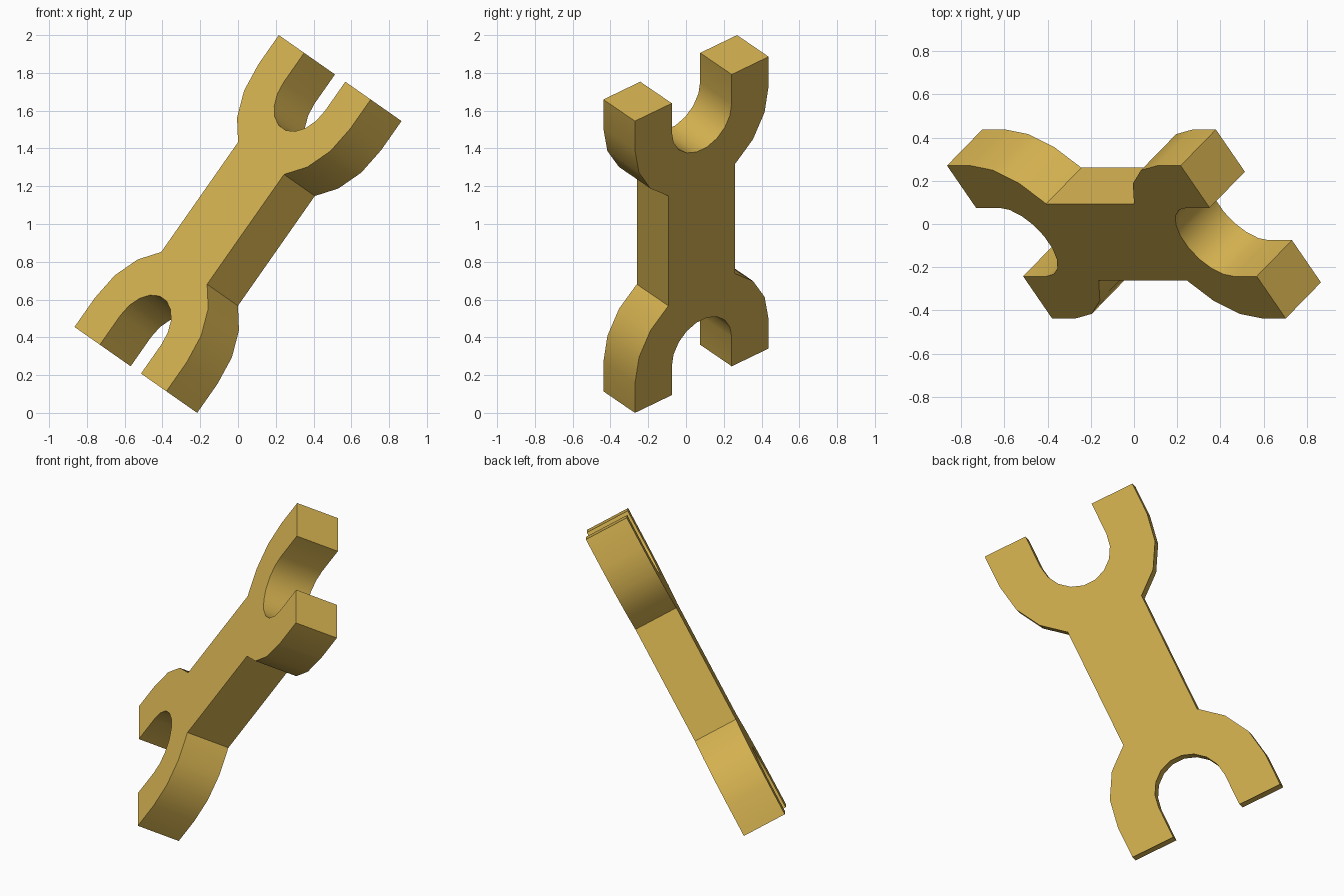
import bpy, bmesh
from math import sin, cos, radians
from mathutils import Matrix

cube = bpy.data.objects.get("Cube")
if cube:
    bpy.data.objects.remove(cube)

# Main dimensions
HALF_LENGTH = 0.943
JAW_CENTRE = 0.755
OUTER_R, INNER_R = 0.462, 0.207
HALF_THICK = 0.13

# Brass material
brass = bpy.data.materials.new("brass yellow")
brass.use_nodes = True
colour = (0.66, 0.44, 0.08, 1)
brass.diffuse_color = colour
bsdf = next(n for n in brass.node_tree.nodes if n.type == 'BSDF_PRINCIPLED')
bsdf.inputs["Base Color"].default_value = colour


def arc(radius, degrees):
    """Points on a jaw arc, measured from the side towards the shaft."""
    return [(radius * cos(radians(a)), JAW_CENTRE - radius * sin(radians(a)))
            for a in degrees]


# Upper jaw outline, from right shoulder round the slot to left shoulder
jaw = arc(OUTER_R, range(60, -1, -20))
jaw += [(OUTER_R, HALF_LENGTH), (INNER_R, HALF_LENGTH)]
jaw += arc(INNER_R, range(0, 181, 20))
jaw += [(-INNER_R, HALF_LENGTH), (-OUTER_R, HALF_LENGTH)]
jaw += arc(OUTER_R, range(180, 119, -20))

# The lower jaw is the same outline turned half a circle
outline = jaw + [(-x, -z) for x, z in jaw]

# Extrude the outline through the thickness
bm = bmesh.new()
front = bm.faces.new([bm.verts.new((x, -HALF_THICK, z)) for x, z in outline])
extruded = bmesh.ops.extrude_face_region(bm, geom=[front], use_keep_orig=True)
moved = [g for g in extruded["geom"] if isinstance(g, bmesh.types.BMVert)]
bmesh.ops.translate(bm, verts=moved, vec=(0, 2 * HALF_THICK, 0))
bmesh.ops.recalc_face_normals(bm, faces=bm.faces)

# Twist about the long axis, lean sideways, and lift onto the ground
pose = (Matrix.Translation((0, 0, 1))
        @ Matrix.Rotation(radians(35), 4, 'Y')
        @ Matrix.Rotation(radians(-50), 4, 'Z'))
bm.transform(pose)

mesh = bpy.data.meshes.new("double_ended_spanner")
bm.to_mesh(mesh)
bm.free()
mesh.materials.append(brass)
spanner = bpy.data.objects.new("double_ended_spanner", mesh)
bpy.context.collection.objects.link(spanner)

# Smooth the rounded edges, keep the corners sharp
bpy.ops.object.select_all(action='DESELECT')
spanner.select_set(True)
bpy.context.view_layer.objects.active = spanner
bpy.ops.object.shade_smooth_by_angle(angle=radians(30))
